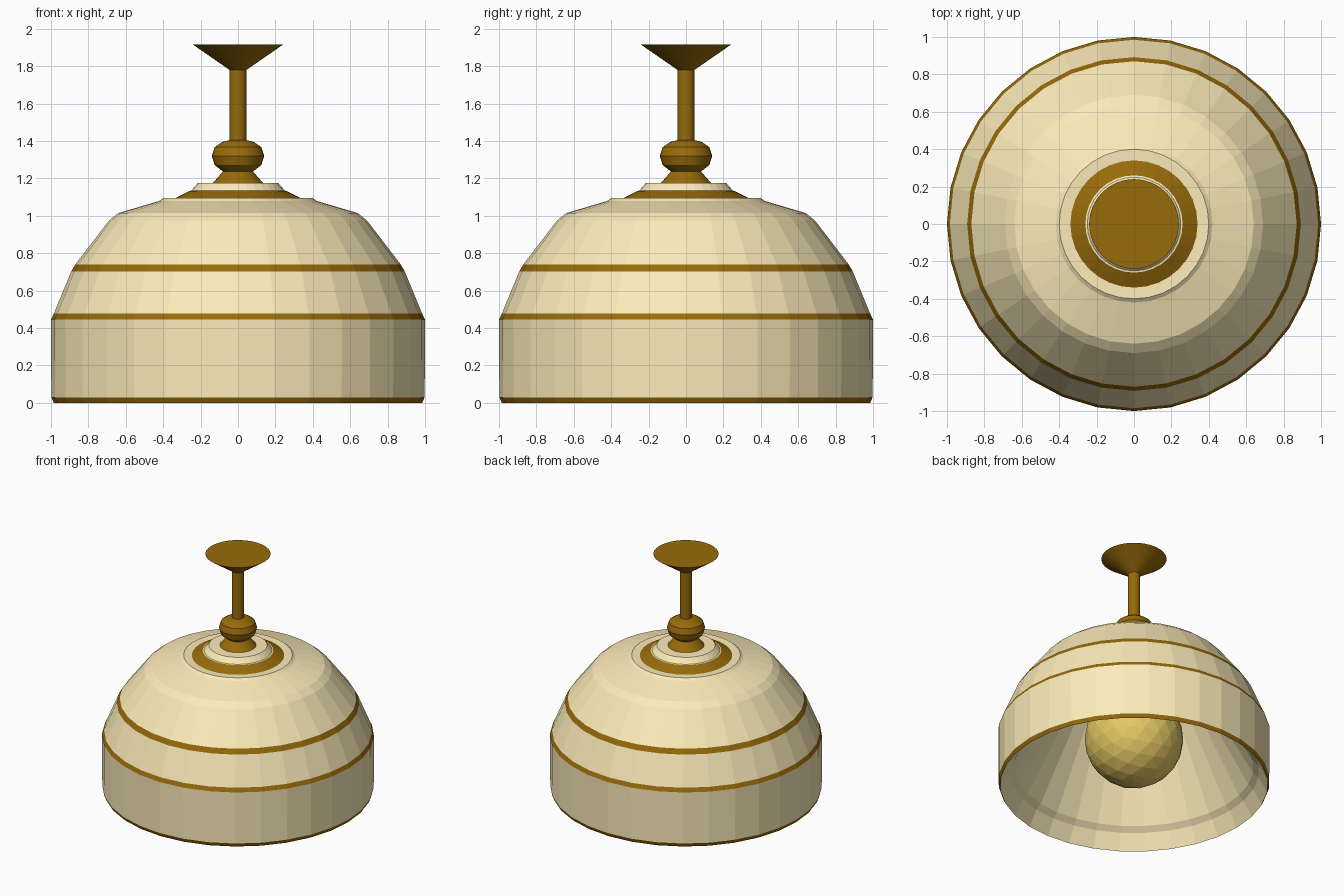
import bpy, bmesh, math

if "Cube" in bpy.data.objects:
    bpy.data.objects.remove(bpy.data.objects["Cube"])

SIDES = 32


def material(name, rgb):
    m = bpy.data.materials.new(name)
    m.diffuse_color = (*rgb, 1)
    m.use_nodes = True
    m.node_tree.nodes["Principled BSDF"].inputs["Base Color"].default_value = m.diffuse_color
    return m


cream = material("cream_glass", (0.98, 0.84, 0.49))
brass = material("brass", (0.31, 0.145, 0.003))
glow = material("bulb_yellow", (0.78, 0.58, 0.13))


def lathe(name, profile, mats, bands=()):
    """Spin an (r, z) profile round z; bands lists the segments using mats[1]."""
    bm = bmesh.new()
    rings = []
    for r, z in profile:
        if r == 0:
            rings.append([bm.verts.new((0, 0, z))] * SIDES)
        else:
            rings.append([bm.verts.new((r * math.cos(2 * math.pi * i / SIDES),
                                        r * math.sin(2 * math.pi * i / SIDES), z))
                          for i in range(SIDES)])
    for s, (a, b) in enumerate(zip(rings, rings[1:])):
        for i in range(SIDES):
            j = (i + 1) % SIDES
            corners = list(dict.fromkeys([a[i], a[j], b[j], b[i]]))
            if len(corners) > 2:
                bm.faces.new(corners).material_index = 1 if s in bands else 0
    bmesh.ops.remove_doubles(bm, verts=bm.verts[:], dist=1e-5)
    bmesh.ops.recalc_face_normals(bm, faces=bm.faces[:])
    me = bpy.data.meshes.new(name)
    bm.to_mesh(me)
    bm.free()
    ob = bpy.data.objects.new(name, me)
    bpy.context.collection.objects.link(ob)
    for m in mats:
        me.materials.append(m)
    return ob


# Shade: outer wall with brass bands, then the hollow inside back to the rim
outer = [(0.985, 0), (0.998, 0.03), (1.0, 0.445), (0.985, 0.477), (0.892, 0.702),
         (0.87, 0.74), (0.69, 0.975), (0.64, 1.015), (0.42, 1.08), (0.40, 1.095),
         (0.34, 1.093), (0.26, 1.133), (0.25, 1.135), (0.215, 1.175), (0, 1.178)]
inner = [(0, 0.98), (0.43, 0.95), (0.88, 0.155), (0.92, 0.12), (0.985, 0)]
lathe("lamp_shade", outer + inner, [cream, brass], bands=(0, 2, 4, 10))

# Stem: flared collar, knob, rod
stem = lathe("stem", [(0, 1.17), (0.135, 1.175), (0.08, 1.237), (0.125, 1.272),
                      (0.14, 1.32), (0.125, 1.367), (0.085, 1.395), (0.045, 1.405),
                      (0.045, 1.79), (0, 1.79)], [brass])

# Ceiling canopy
canopy = lathe("ceiling_canopy", [(0, 1.78), (0.045, 1.78), (0.24, 1.915), (0, 1.915)], [brass])

for ob in (stem, canopy):
    bpy.ops.object.select_all(action='DESELECT')
    ob.select_set(True)
    bpy.context.view_layer.objects.active = ob
    bpy.ops.object.shade_smooth_by_angle(angle=math.radians(20))

# Faceted bulb
bpy.ops.mesh.primitive_ico_sphere_add(subdivisions=3, radius=0.363, location=(0, 0, 0.385))
bulb = bpy.context.object
bulb.name = "bulb"
bulb.data.materials.append(glow)
